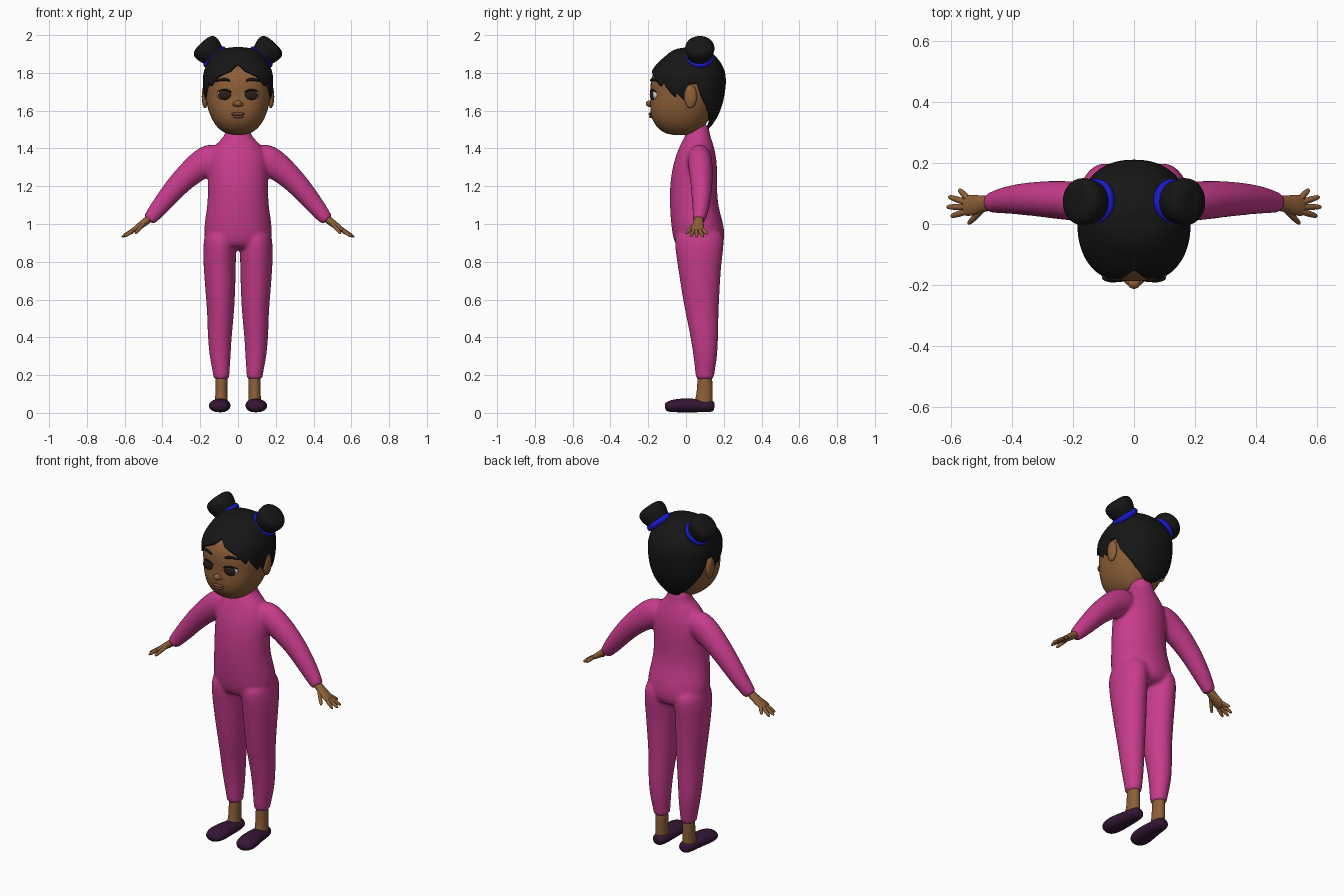
import bpy, bmesh, math
from mathutils import Vector, Matrix

if "Cube" in bpy.data.objects:
    bpy.data.objects.remove(bpy.data.objects["Cube"])


def material(name, rgb):
    m = bpy.data.materials.new(name)
    m.diffuse_color = (*rgb, 1)
    m.use_nodes = True
    m.node_tree.nodes["Principled BSDF"].inputs["Base Color"].default_value = m.diffuse_color
    return m


PINK = material("pink_fabric", (0.57, 0.045, 0.26))
SKIN = material("skin", (0.27, 0.115, 0.04))
HAIR = material("black_hair", (0.008, 0.008, 0.008))
BLUE = material("blue_band", (0.01, 0.01, 0.6))
SHOE = material("plum_shoe", (0.035, 0.008, 0.035))
WHITE = material("eye_white", (0.85, 0.85, 0.85))
IRIS = material("dark_iris", (0.025, 0.012, 0.008))
LIP = material("lip", (0.17, 0.065, 0.04))


def tube(bm, pts, side=(1, 0, 0), n=12):
    """Closed tube through (x, y, z, radius along side, radius across)."""
    side, rings = Vector(side), []
    k = 3 / (2 + math.cos(math.tau / n))      # makes up for subdivision shrinkage
    cs = [Vector(p[:3]) for p in pts]
    for i, p in enumerate(pts):
        tan = cs[min(i + 1, len(cs) - 1)] - cs[max(i - 1, 0)]
        v = tan.cross(side).normalized()
        u = v.cross(tan).normalized()
        rings.append([bm.verts.new(cs[i] + k * (u * p[3] * math.cos(a) + v * p[4] * math.sin(a)))
                      for a in (math.tau * j / n for j in range(n))])
    for a, b in zip(rings, rings[1:]):
        for j in range(n):
            bm.faces.new((a[j], a[(j + 1) % n], b[(j + 1) % n], b[j]))
    bm.faces.new(rings[0])
    bm.faces.new(rings[-1])


def finish(name, bm, mat, mirror=False, subsurf=0):
    bmesh.ops.recalc_face_normals(bm, faces=bm.faces[:])
    for f in bm.faces:
        f.smooth = True
    me = bpy.data.meshes.new(name)
    bm.to_mesh(me)
    bm.free()
    me.materials.append(mat)
    ob = bpy.data.objects.new(name, me)
    bpy.context.collection.objects.link(ob)
    if mirror:
        ob.modifiers.new("Mirror", 'MIRROR').use_mirror_merge = False
    if subsurf:
        s = ob.modifiers.new("Subdivision", 'SUBSURF')
        s.levels = s.render_levels = subsurf
    return ob


def tubes(name, paths, mat, side=(1, 0, 0), mirror=True, n=12):
    bm = bmesh.new()
    for p in paths:
        tube(bm, p, side, n)
    return finish(name, bm, mat, mirror, 2)


def ball(name, loc, size, mat, mirror=True):
    bm = bmesh.new()
    bmesh.ops.create_uvsphere(bm, u_segments=24, v_segments=16, radius=1,
                              matrix=Matrix.LocRotScale(Vector(loc), None, Vector(size)))
    return finish(name, bm, mat, mirror)


# Body: torso, arms and legs fused into one smooth suit
torso = [(.86, .15, -.04, .18), (.91, .172, -.06, .206), (.96, .18, -.072, .203), (1.02, .175, -.08, .187),
         (1.1, .161, -.086, .168), (1.2, .158, -.086, .164), (1.3, .16, -.07, .166), (1.37, .15, -.047, .16),
         (1.42, .12, -.027, .146), (1.45, .087, -.012, .136), (1.475, .066, 0, .125), (1.54, .06, 0, .12)]
leg = [(.09, .065, .98, .08, .12), (.097, .072, .9, .087, .134), (.098, .07, .8, .087, .116),
       (.092, .08, .6, .076, .096), (.093, .088, .5, .069, .083), (.097, .098, .4, .063, .073),
       (.095, .103, .3, .056, .063), (.089, .1, .22, .045, .052), (.088, .1, .185, .042, .048),
       (.088, .1, .178, .042, .048)]
arm = [(.08, .07, 1.36, .06, .07), (.16, .072, 1.345, .066, .085), (.255, .08, 1.27, .063, .068),
       (.335, .083, 1.19, .056, .058), (.415, .08, 1.09, .046, .049), (.468, .07, 1.025, .034, .036),
       (.474, .07, 1.018, .033, .035)]
bm = bmesh.new()
tube(bm, [(0, (f + b) / 2, z, w, (b - f) / 2) for z, w, f, b in torso], n=16)
for s in (1, -1):
    tube(bm, [(s * p[0], *p[1:]) for p in leg])
    tube(bm, [(s * p[0], *p[1:]) for p in arm], side=(0, 1, 0))
body = finish("sleep_suit", bm, PINK, subsurf=2)
remesh = body.modifiers.new("Fuse", 'REMESH')
remesh.mode, remesh.voxel_size = 'VOXEL', 0.01
soft = body.modifiers.new("Soften", 'SMOOTH')
soft.factor, soft.iterations = 0.5, 6
fused = bpy.data.meshes.new_from_object(body.evaluated_get(bpy.context.evaluated_depsgraph_get()))
body.modifiers.clear()

# V-neck: cut the collar line and give the neck above it the skin material
bm = bmesh.new()
bm.from_mesh(fused)
for s in (1, -1):
    bmesh.ops.bisect_plane(bm, geom=bm.verts[:] + bm.edges[:] + bm.faces[:],
                           plane_co=(0, -.025, 1.375), plane_no=(-.5 * s, -.55, 1))
for f in bm.faces:
    c = f.calc_center_median()
    f.smooth = True
    f.material_index = int(c.z > 1.375 + .5 * abs(c.x) + .55 * (c.y + .025))
bm.to_mesh(fused)
bm.free()
body.data = fused
fused.materials.clear()
fused.materials.append(PINK)
fused.materials.append(SKIN)

# Ankles and slip-on shoes
tubes("ankle", [[(.088, .1, .24, .03, .036), (.088, .1, .16, .032, .04), (.088, .098, .09, .031, .042),
                 (.09, .09, .04, .035, .05), (.09, .09, .025, .03, .04)]], SKIN)
shoe = tubes("shoe", [[(.086, .152, .034, .024, .022), (.086, .135, .036, .04, .032), (.087, .08, .037, .046, .034),
                       (.092, .01, .04, .052, .038), (.098, -.05, .038, .06, .036), (.1, -.09, .034, .05, .03),
                       (.1, -.113, .03, .028, .018)]], SHOE)
for v in shoe.data.vertices:
    v.co.z = max(v.co.z, 0.002)

# Hands with four fingers and a thumb
fingers = [((.545, .083, .975), (.575, .114, .946)), ((.55, .071, .972), (.61, .09, .932)),
           ((.552, .056, .97), (.616, .056, .93)), ((.548, .042, .972), (.602, .025, .932)),
           ((.5, .045, 1.0), (.545, 0, .948))]
paths = [[(.45, .07, 1.045, .024, .022), (.49, .067, 1.012, .025, .02), (.52, .063, .99, .033, .018),
          (.55, .06, .97, .035, .013), (.562, .06, .962, .03, .01)]]
for a, b in fingers:
    a, b = Vector(a), Vector(b)
    paths.append([(*a.lerp(b, t), r, r) for t, r in ((-.2, .009), (.3, .011), (.75, .009), (1, .006))])
tubes("hand", paths, SKIN, side=(0, 1, 0), n=8)


# Head and hair share a stacked cross-section surface: rows of (z, half width, front y, back y)
def section(table, z):
    i = max(j for j in range(len(table) - 1) if table[j][0] <= z or j == 0)
    a, b = table[i], table[i + 1]
    t = (z - a[0]) / (b[0] - a[0])

    def slope(j, k):
        lo, hi = table[max(j - 1, 0)], table[min(j + 1, len(table) - 1)]
        return (hi[k] - lo[k]) / (hi[0] - lo[0]) * (b[0] - a[0])
    return [(2*t**3 - 3*t*t + 1) * a[k] + (t**3 - 2*t*t + t) * slope(i, k)
            + (3*t*t - 2*t**3) * b[k] + (t**3 - t*t) * slope(i + 1, k) for k in (1, 2, 3)]


def surface(table, z, t, e=2 / 2.3):
    w, f, b = section(table, z)
    sn, cs = math.sin(t), math.cos(t)
    return Vector((max(w, .001) * math.copysign(abs(sn) ** e, sn),
                   (f + b) / 2 - (b - f) / 2 * math.copysign(abs(cs) ** e, cs), z))


def stack(bm, cols):
    n = len(cols)
    vs = [[bm.verts.new(p) for p in c] for c in cols]
    for a, b in zip(vs, vs[1:] + vs[:1]):
        for i in range(len(a) - 1):
            bm.faces.new((a[i], b[i], b[i + 1], a[i + 1]))
    bm.faces.new([c[-1] for c in vs])
    return vs


face = [(1.472, .025, -.07, .03), (1.48, .062, -.105, .055), (1.5, .095, -.138, .08), (1.53, .122, -.165, .105),
        (1.57, .144, -.183, .13), (1.62, .161, -.189, .155), (1.68, .172, -.186, .175), (1.74, .174, -.187, .18),
        (1.8, .165, -.172, .175), (1.86, .13, -.12, .14), (1.9, .07, -.05, .08)]
bm = bmesh.new()
zs = [1.472 + .428 * (1 - math.cos(math.pi * i / 40)) / 2 for i in range(41)]
vs = stack(bm, [[surface(face, z, math.tau * j / 64) for z in zs] for j in range(64)])
bm.faces.new([c[0] for c in vs])
finish("head", bm, SKIN)

# Hair cap: hemline height by angle from the front gives the parted fringe and side locks
shell = [(1.49, .045, .04, .105), (1.52, .078, .02, .135), (1.56, .115, -.02, .162), (1.6, .143, -.06, .181),
         (1.65, .17, -.14, .197), (1.7, .183, -.185, .206), (1.75, .186, -.197, .211), (1.8, .182, -.189, .207),
         (1.85, .163, -.152, .186), (1.89, .135, -.108, .154), (1.915, .105, -.075, .12), (1.93, .07, -.035, .085),
         (1.938, .008, .03, .045)]
hem = [(0, 1.85), (10, 1.815), (20, 1.8), (32, 1.78), (43, 1.745), (49, 1.725), (54, 1.755), (62, 1.71),
       (69, 1.665), (74, 1.7), (81, 1.65), (86, 1.7), (91, 1.74), (103, 1.74), (108, 1.66), (115, 1.6),
       (125, 1.555), (150, 1.515), (180, 1.497)]


def hem_z(deg):
    for (a, za), (b, zb) in zip(hem, hem[1:]):
        if deg <= b:
            return za + (zb - za) * (deg - a) / (b - a)


cols = []
for j in range(144):
    deg = j * 2.5
    low = hem_z(min(deg, 360 - deg))
    cols.append([surface(shell, low + (1.938 - low) * math.sin(math.pi / 2 * i / 24), math.radians(deg))
                 for i in range(25)])
bm = bmesh.new()
stack(bm, cols)
hair = finish("hair_cap", bm, HAIR)
thick = hair.modifiers.new("Thickness", 'SOLIDIFY')
thick.thickness, thick.offset = 0.015, -1

# Hair buns and bands along a tilted axis
base, axis = Vector((.122, .073, 1.882)), Vector((.68, 0, .73))
for name, rows, mat in (("hair_bun", [(-.03, .055), (.015, .066), (.05, .077), (.08, .079), (.1, .062), (.106, .03)], HAIR),
                        ("bun_band", [(-.02, .06), (-.01, .075), (.012, .077), (.022, .06)], BLUE)):
    tubes(name, [[(*(base + axis * d), r, r) for d, r in rows]], mat, side=(0, 1, 0), n=16)

# Face details
ball("ear", (.174, .024, 1.675), (.018, .034, .062), SKIN)
ball("eyeball", (.07, -.158, 1.684), (.041, .03, .03), WHITE)
ball("iris", (.069, -.176, 1.684), (.036, .016, .027), IRIS)
ball("nose", (0, -.193, 1.637), (.021, .02, .017), SKIN, False)
ball("nostril", (.018, -.188, 1.633), (.012, .012, .01), SKIN)
ball("upper_lip", (0, -.184, 1.583), (.036, .014, .009), LIP, False)
ball("lower_lip", (0, -.182, 1.569), (.028, .014, .009), LIP, False)
tubes("eyebrow", [[(.04, -.186, 1.757, .005, .005), (.06, -.184, 1.765, .008, .006), (.09, -.172, 1.766, .007, .006),
                   (.12, -.152, 1.754, .004, .004)]], HAIR, side=(0, 0, 1), n=8)
tubes("eyelash", [[(.032, -.186, 1.695, .003, .003), (.055, -.187, 1.711, .005, .005), (.085, -.176, 1.711, .005, .005),
                   (.112, -.155, 1.696, .003, .003)]], HAIR, side=(0, 0, 1), n=8)
